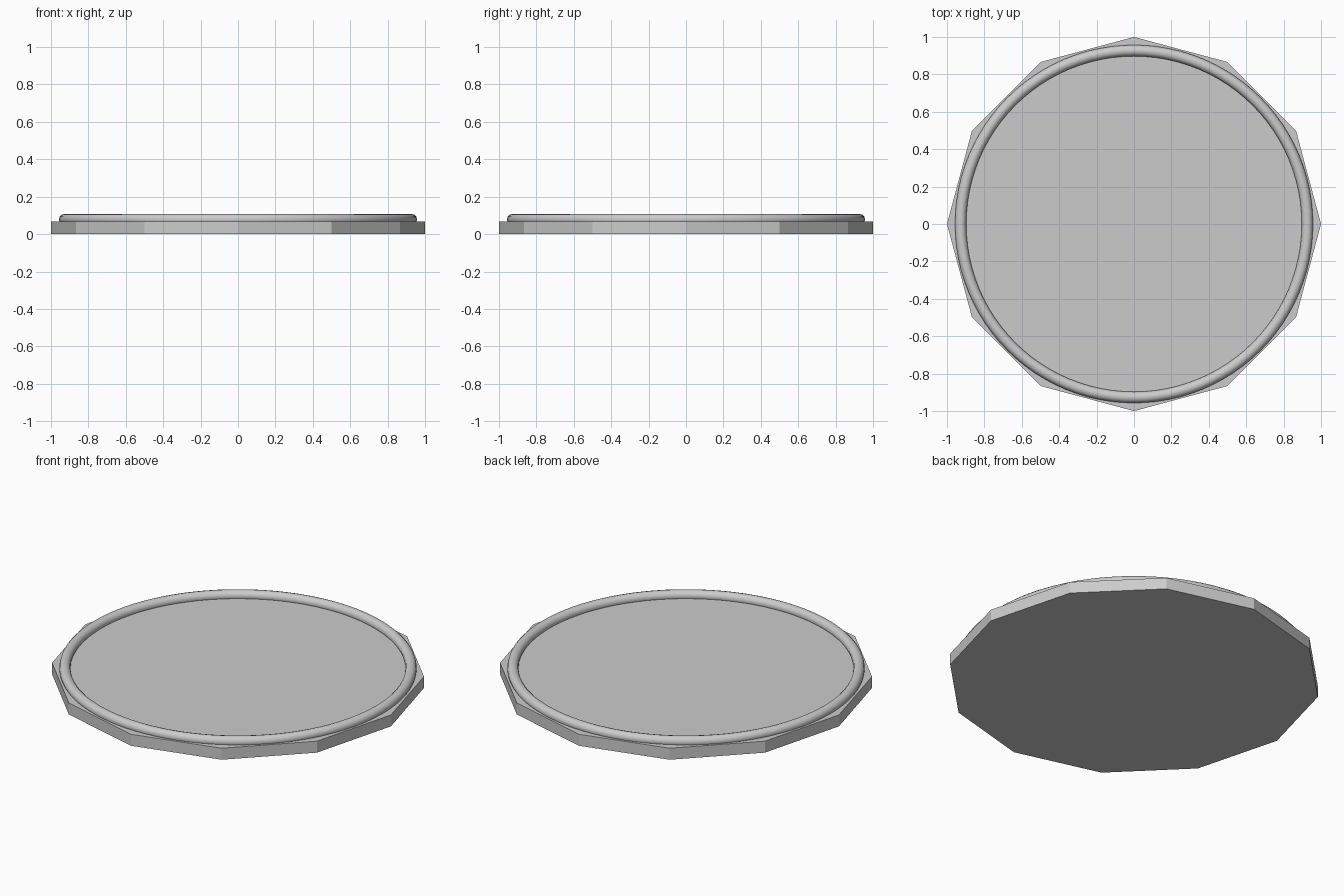
import bpy

if "Cube" in bpy.data.objects:
    bpy.data.objects.remove(bpy.data.objects["Cube"])

# Twelve-sided flat base plate, corners on the x and y axes
bpy.ops.mesh.primitive_cylinder_add(vertices=12, radius=1.0, depth=0.068,
                                    location=(0, 0, 0.034))
bpy.context.object.name = "base_plate"

# Smooth rounded rim half sunk into the plate
bpy.ops.mesh.primitive_torus_add(major_radius=0.927, minor_radius=0.03,
                                 major_segments=96, minor_segments=12,
                                 location=(0, 0, 0.078))
rim = bpy.context.object
rim.name = "raised_rim"
bpy.ops.object.shade_smooth()
